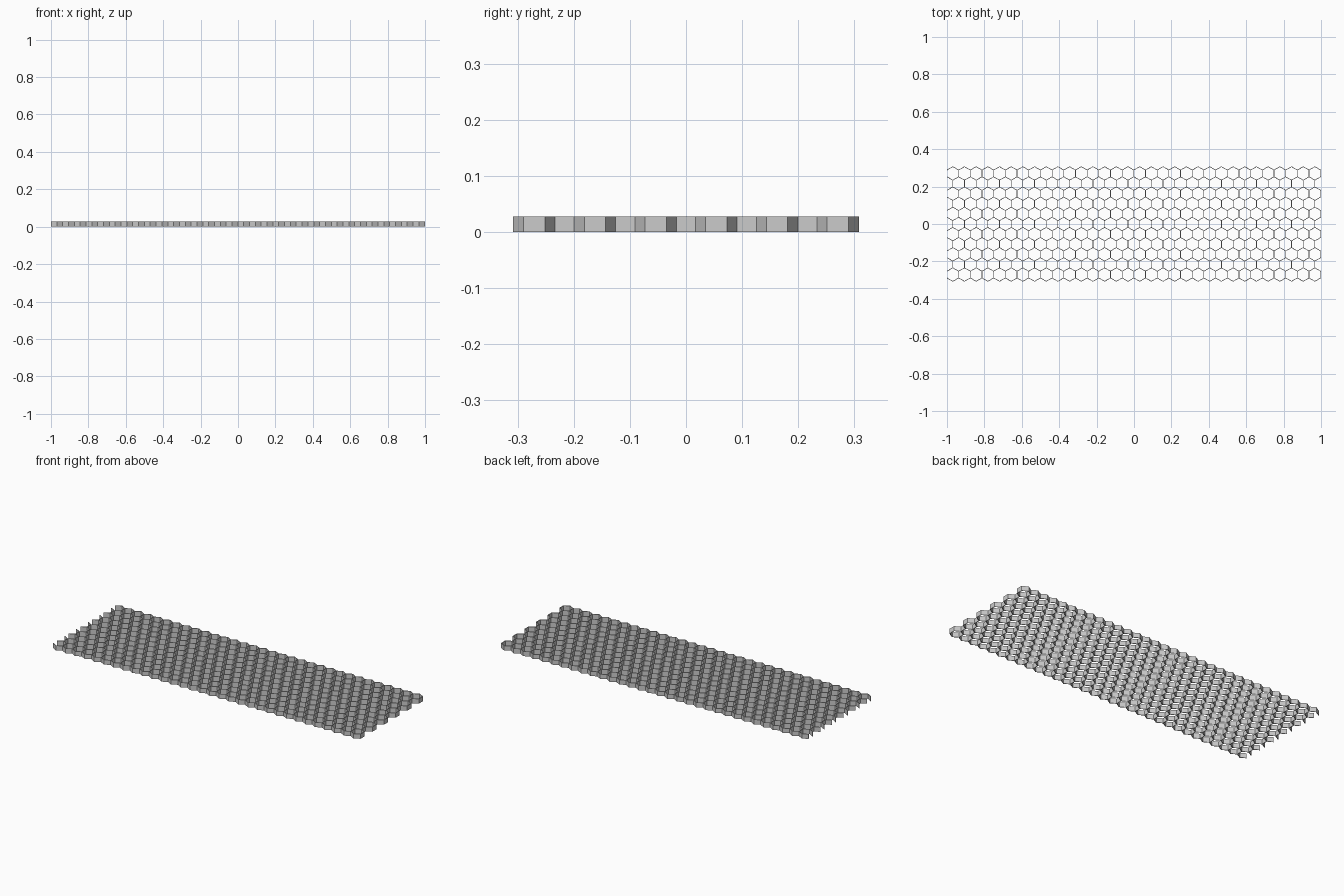
import bpy, bmesh, math

if "Cube" in bpy.data.objects:
    bpy.data.objects.remove(bpy.data.objects["Cube"])

COLS, ROWS = 32, 11
T = 0.0034                      # wall thickness
H = 0.028                       # wall height
W = (2 - T / 2) / COLS          # cell width
S = W / math.sqrt(3)            # cell side

bm = bmesh.new()
verts, done = {}, set()


def pair(x, y):
    # bottom and top vertex shared by neighbouring cells
    key = (round(x / (W / 2)), round(y / (S / 2)))
    if key not in verts:
        px = x - 1
        verts[key] = (bm.verts.new((px, y, 0)), bm.verts.new((px, y, H)))
    return key


# honeycomb of pointy-top cells, open along the left end of the long rows
for r in range(ROWS):
    odd = r % 2
    cy = (r - (ROWS - 1) / 2) * 1.5 * S
    for c in range(COLS - odd):
        cx = (c + 0.5 + 0.5 * odd) * W
        ks = [pair(cx + S * math.sin(i * math.pi / 3), cy + S * math.cos(i * math.pi / 3))
              for i in range(6)]
        for i in range(6):
            if i == 4 and c == 0 and not odd:
                continue
            a, b = ks[i], ks[(i + 1) % 6]
            edge = frozenset((a, b))
            if edge not in done:
                done.add(edge)
                bm.faces.new((verts[a][0], verts[b][0], verts[b][1], verts[a][1]))

mesh = bpy.data.meshes.new("honeycomb_mesh")
bm.to_mesh(mesh)
bm.free()
grid = bpy.data.objects.new("honeycomb_grid", mesh)
bpy.context.collection.objects.link(grid)

# give the walls thickness with clean three-way joints
solid = grid.modifiers.new("wall_thickness", 'SOLIDIFY')
solid.solidify_mode = 'NON_MANIFOLD'
solid.nonmanifold_thickness_mode = 'EVEN'
solid.thickness = T
solid.offset = 0
